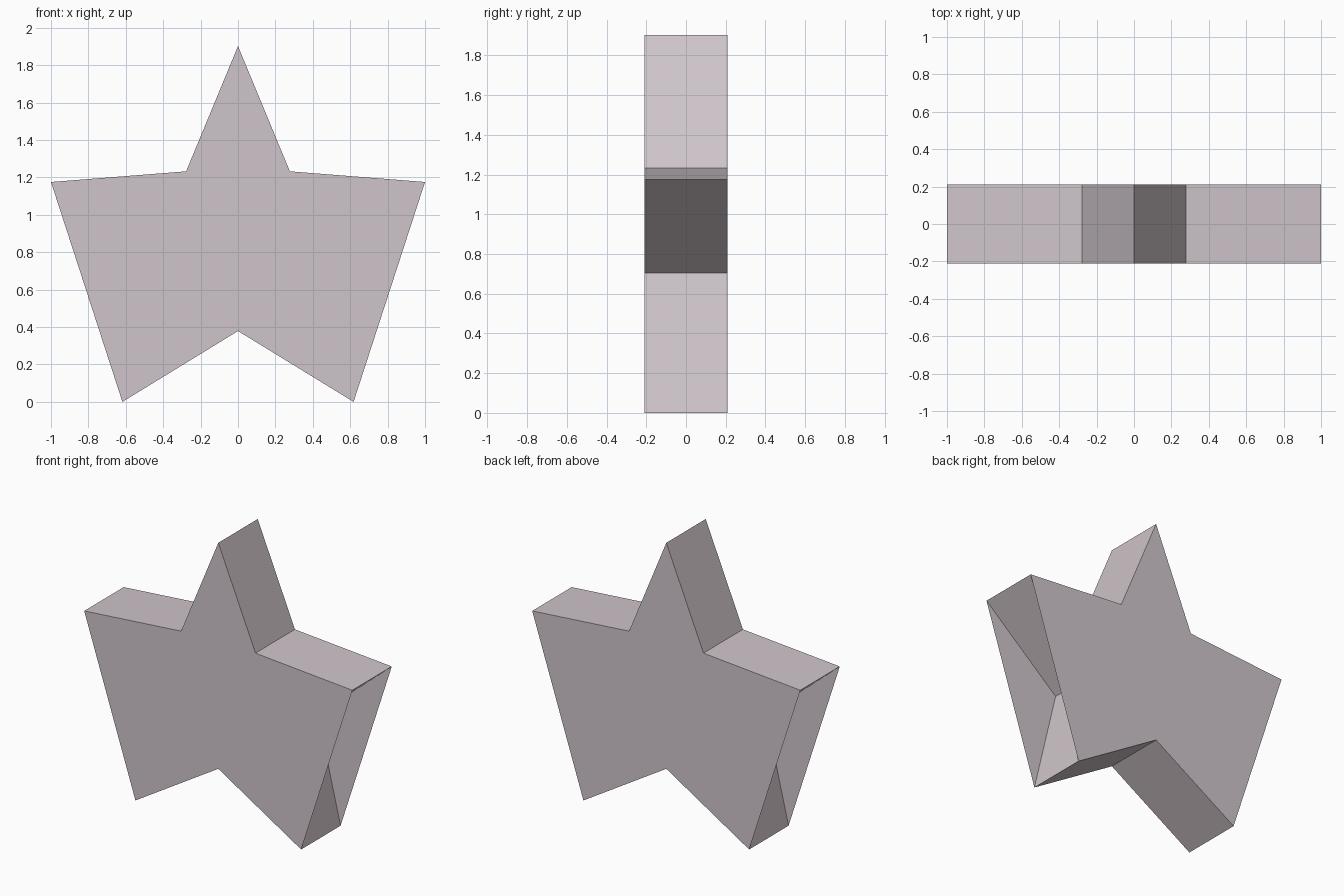
import bpy
import bmesh
from math import cos, sin, radians

cube = bpy.data.objects.get("Cube")
if cube:
    bpy.data.objects.remove(cube, do_unlink=True)

OUTER = 1 / cos(radians(18))      # tips reach x = -1 and 1
INNER = 0.472                     # radius of the notches
CENTRE_Z = OUTER * cos(radians(36))
HALF_DEPTH = 0.21
SIDE_NOTCHES = (4, 8)             # low side notches, closed over by the caps

# Material
mauve = bpy.data.materials.new("pale mauve")
mauve.use_nodes = True
colour = (0.63, 0.56, 0.595, 1)
mauve.diffuse_color = colour
bsdf = next(n for n in mauve.node_tree.nodes if n.type == 'BSDF_PRINCIPLED')
bsdf.inputs["Base Color"].default_value = colour

bm = bmesh.new()


def ring(y):
    """Star outline at depth y, counter-clockwise from the top tip."""
    verts = []
    for i in range(10):
        a = radians(90 + 36 * i)
        r = INNER if i % 2 else OUTER
        verts.append(bm.verts.new((r * cos(a), y, CENTRE_Z + r * sin(a))))
    return verts


front, back = ring(-HALF_DEPTH), ring(HALF_DEPTH)

# Ten star walls, including the recessed side notches
for i in range(10):
    j = (i + 1) % 10
    bm.faces.new((front[i], back[i], back[j], front[j]))

# Flat caps run straight across the two side notches
SIDE_NOTCHES = [i for i in range(10)
                if i % 2 and 0 < CENTRE_Z - front[i].co.z < INNER * 0.5]
bm.faces.new([v for i, v in enumerate(front) if i not in SIDE_NOTCHES])
bm.faces.new([v for i, v in reversed(list(enumerate(back))) if i not in SIDE_NOTCHES])

mesh = bpy.data.meshes.new("star_block")
bm.to_mesh(mesh)
bm.free()
mesh.materials.append(mauve)
star = bpy.data.objects.new("star_block", mesh)
bpy.context.collection.objects.link(star)
